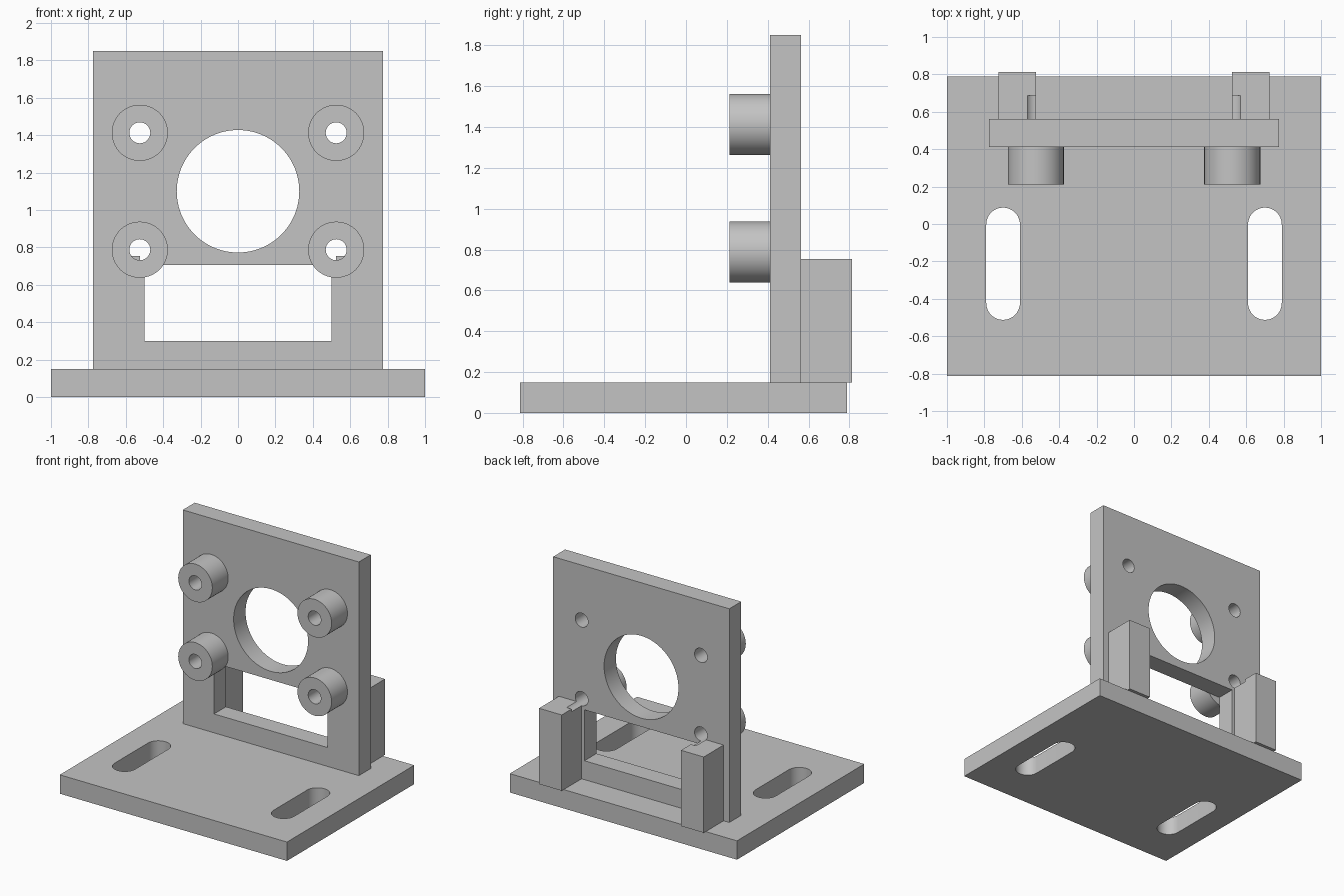
import bpy, bmesh, math
from mathutils import Matrix, Vector

cube = bpy.data.objects.get("Cube")
if cube:
    bpy.data.objects.remove(cube, do_unlink=True)

grey = bpy.data.materials.new("plain grey")
grey.use_nodes = True
grey.diffuse_color = (0.55, 0.55, 0.55, 1)
grey.node_tree.nodes["Principled BSDF"].inputs["Base Color"].default_value = (0.55, 0.55, 0.55, 1)


def make(name, bm):
    mesh = bpy.data.meshes.new(name)
    bm.to_mesh(mesh)
    bm.free()
    mesh.materials.append(grey)
    obj = bpy.data.objects.new(name, mesh)
    bpy.context.scene.collection.objects.link(obj)
    return obj


def box(name, low, high):
    low, high = Vector(low), Vector(high)
    bm = bmesh.new()
    bmesh.ops.create_cube(bm, size=1)
    bmesh.ops.scale(bm, vec=high - low, verts=bm.verts)
    bmesh.ops.translate(bm, vec=(low + high) / 2, verts=bm.verts)
    return make(name, bm)


def rod(name, x, z, radius, y0, y1, sides=64):
    """Cylinder running along y."""
    bm = bmesh.new()
    bmesh.ops.create_cone(bm, cap_ends=True, segments=sides, radius1=radius, radius2=radius,
                          depth=y1 - y0,
                          matrix=Matrix.Translation((x, (y0 + y1) / 2, z)) @ Matrix.Rotation(math.pi / 2, 4, 'X'))
    return make(name, bm)


def slot(name, x, y, radius, half, z0, z1, steps=24):
    """Upright slot with round ends, long along y."""
    bm = bmesh.new()
    ring = []
    for side in (1, -1):
        for i in range(steps + 1):
            a = math.pi * i / steps
            ring.append(bm.verts.new((x + side * radius * math.cos(a),
                                      y + side * (half + radius * math.sin(a)), z0)))
    face = bm.faces.new(ring)
    top = bmesh.ops.extrude_face_region(bm, geom=[face])["geom"]
    bmesh.ops.translate(bm, vec=(0, 0, z1 - z0), verts=[v for v in top if isinstance(v, bmesh.types.BMVert)])
    bmesh.ops.recalc_face_normals(bm, faces=bm.faces)
    return make(name, bm)


def cut(obj, cutters):
    for c in cutters:
        mod = obj.modifiers.new("cut", 'BOOLEAN')
        mod.operation, mod.solver, mod.object = 'DIFFERENCE', 'EXACT', c
    graph = bpy.context.evaluated_depsgraph_get()
    mesh = bpy.data.meshes.new_from_object(obj.evaluated_get(graph))
    obj.modifiers.clear()
    obj.data = mesh
    for c in cutters:
        bpy.data.objects.remove(c, do_unlink=True)
    mesh.polygons.foreach_set("use_smooth", [True] * len(mesh.polygons))
    mesh.set_sharp_from_angle(angle=math.radians(30))


FRONT, BACK, END = 0.4125, 0.5625, 0.8125
BASE_TOP = 0.15
HOLE_X, HOLE_R = 0.525, 0.056
HOLE_Z = {"lower": 0.7875, "upper": 1.4125}
SIDES = {"left": 1, "right": -1}


def bolt_hole(x, z):
    return rod("hole_cutter", x, z, HOLE_R, 0, 0.6875, 48)


# Base with two adjustment slots
base = box("base_plate", (-1, -END, 0), (1, 0.7875, BASE_TOP))
cut(base, [slot("slot_cutter", s * 0.7, -0.2125, 0.09, 0.21, -0.1, 0.3) for s in SIDES.values()])

# Upright plate with bore, window and bolt holes
upright = box("upright_plate", (-0.775, FRONT, BASE_TOP), (0.775, BACK, 1.85))
cut(upright, [rod("bore_cutter", 0, 1.1, 0.3275, 0, 1, 96),
              box("window_cutter", (-0.5, 0, 0.3), (0.5, 1, 0.705))]
    + [bolt_hole(s * HOLE_X, z) for s in SIDES.values() for z in HOLE_Z.values()])

# Spacers on the front, and rear braces notched by the lower holes
for side, s in SIDES.items():
    for level, z in HOLE_Z.items():
        spacer = rod(f"{level}_{side}_spacer", s * HOLE_X, z, 0.15, 0.2125, FRONT)
        cut(spacer, [bolt_hole(s * HOLE_X, z)])
    inner, outer = s * 0.525, s * 0.725
    brace = box(f"{side}_rear_brace", (min(inner, outer), BACK, BASE_TOP), (max(inner, outer), END, 0.753))
    cut(brace, [bolt_hole(s * HOLE_X, HOLE_Z["lower"])])
